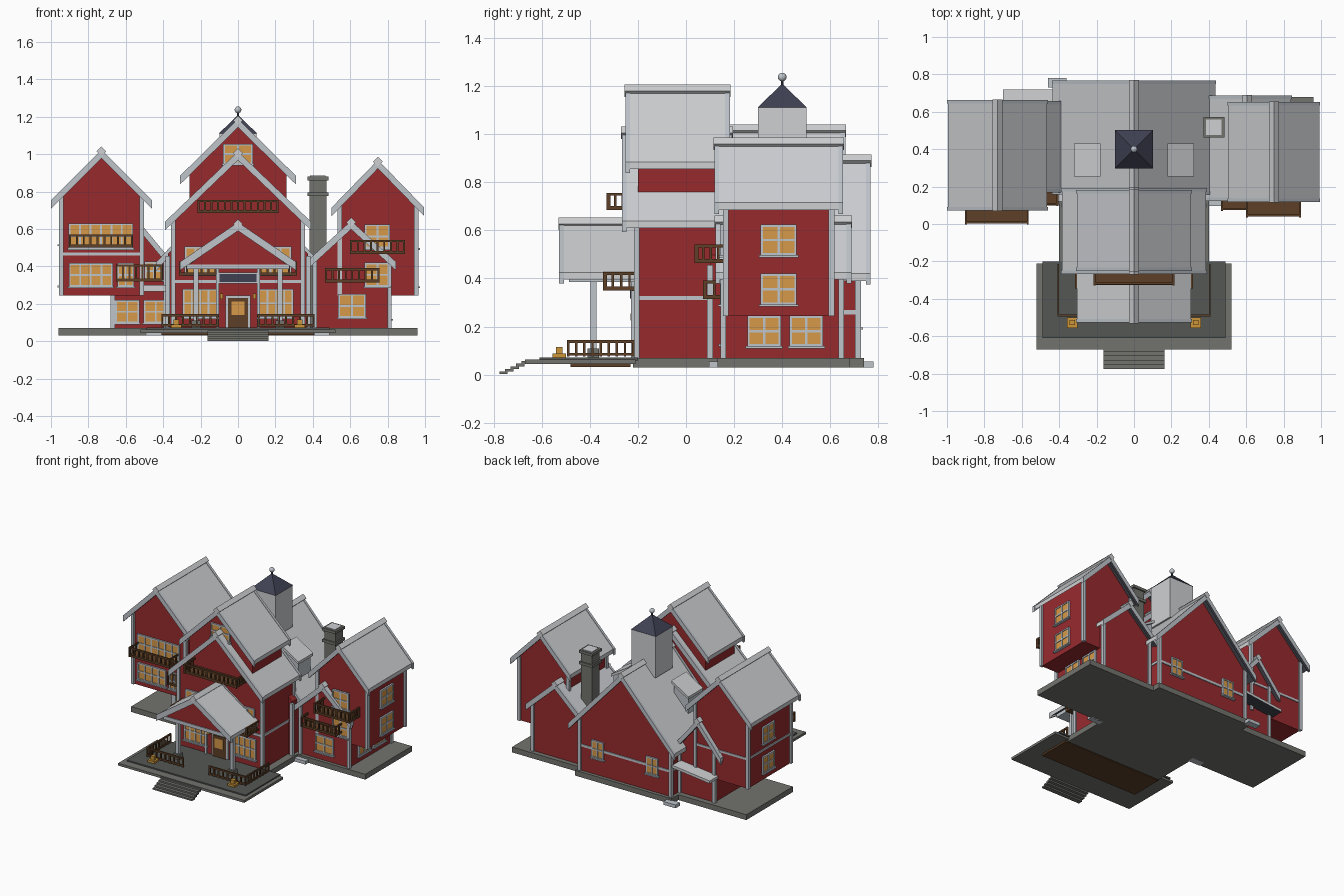
import bpy, bmesh, math
from mathutils import Matrix, Vector

if "Cube" in bpy.data.objects:
    bpy.data.objects.remove(bpy.data.objects["Cube"], do_unlink=True)


def material(name, r, g, b):
    m = bpy.data.materials.new(name)
    m.use_nodes = True
    m.diffuse_color = (r, g, b, 1)
    m.node_tree.nodes["Principled BSDF"].inputs["Base Color"].default_value = (r, g, b, 1)
    return m


RED = material("red_wall", .31, .023, .027)
ROOF = material("light_roof", .62, .63, .65)
TRIM = material("pale_trim", .52, .56, .6)
EAVE = material("dark_eave", .06, .065, .08)
STONE = material("grey_stone", .17, .17, .155)
DECK = material("dark_deck", .09, .095, .09)
WOOD = material("brown_wood", .11, .05, .02)
GLASS = material("amber_glass", .68, .32, .065)
SLATE = material("blue_slate", .05, .052, .085)
GOLD = material("gold", .6, .3, .04)


def finish(name, bm, mats):
    mesh = bpy.data.meshes.new(name)
    bmesh.ops.recalc_face_normals(bm, faces=bm.faces)
    bm.to_mesh(mesh)
    bm.free()
    for m in mats:
        mesh.materials.append(m)
    ob = bpy.data.objects.new(name, mesh)
    bpy.context.scene.collection.objects.link(ob)
    return ob


def add_box(bm, x0, x1, y0, y1, z0, z1, index=0, turn=Matrix()):
    size = Matrix.Diagonal((x1 - x0, y1 - y0, z1 - z0, 1))
    place = Matrix.Translation(((x0 + x1) / 2, (y0 + y1) / 2, (z0 + z1) / 2))
    made = bmesh.ops.create_cube(bm, size=1, matrix=turn @ place @ size)
    for f in {f for v in made["verts"] for f in v.link_faces}:
        f.material_index = index


def box(name, x0, x1, y0, y1, z0, z1, mat):
    bm = bmesh.new()
    add_box(bm, x0, x1, y0, y1, z0, z1)
    return finish(name, bm, [mat])


def prism(name, profile, y0, y1, mat, under=None):
    """Extrude an (x, z) profile along y; faces looking down may take another colour."""
    bm = bmesh.new()
    face = bm.faces.new([bm.verts.new((x, y0, z)) for x, z in profile])
    ext = bmesh.ops.extrude_face_region(bm, geom=[face])
    for v in ext["geom"]:
        if isinstance(v, bmesh.types.BMVert):
            v.co.y = y1
    bmesh.ops.recalc_face_normals(bm, faces=bm.faces)
    bm.normal_update()
    for f in bm.faces:
        f.material_index = int(under is not None and f.normal.z < -.1)
    return finish(name, bm, [mat, under or mat])


def chevron(cx, half, eave, ridge, depth):
    top = [(cx - half, eave), (cx, ridge), (cx + half, eave)]
    return top + [(x, z - depth) for x, z in reversed(top)]


def gable_roof(name, cx, half, y0, y1, eave, ridge):
    prism(name + "_roof", chevron(cx, half, eave, ridge, .03), y0, y1, ROOF, EAVE)
    # barge boards at both gable ends, then the ridge cap
    for end, y in (("front", y0), ("back", y1 - .015)):
        prism(f"{name}_{end}_barge", chevron(cx, half + .004, eave, ridge + .004, .046),
              y - .002, y + .017, TRIM, EAVE)
    r = .026
    diamond = [(cx - r, ridge - .005), (cx, ridge + r - .005), (cx + r, ridge - .005), (cx, ridge - r - .005)]
    prism(name + "_ridge_cap", diamond, y0 - .006, y1 + .006, ROOF)


def house(name, cx, x0, x1, y0, y1, base, roof_half, ry0, ry1, eave, ridge, trim=True):
    slope = (ridge - eave) / roof_half
    z = lambda x: ridge - .02 - slope * abs(x - cx)
    prism(name + "_walls", [(x0, base), (x0, z(x0)), (cx, z(cx)), (x1, z(x1)), (x1, base)], y0, y1, RED)
    gable_roof(name, cx, roof_half, ry0, ry1, eave, ridge)
    if trim:
        bm = bmesh.new()
        for x in (x0, x1):
            for y in (y0, y1):
                add_box(bm, x - .012, x + .012, y - .012, y + .012, base, z(x) - .01)
        finish(name + "_corner_boards", bm, [TRIM])


TURN = {"front": 0, "right": math.pi / 2, "back": math.pi, "left": -math.pi / 2}


def window(name, face, x, y, z0, z1, width, cols=2, rows=2):
    """Amber panes with pale bars and a sill, on a wall at (x, y)."""
    turn = Matrix.Translation((x, y, 0)) @ Matrix.Rotation(TURN[face], 4, "Z")
    w, b = width / 2, .005
    bm = bmesh.new()
    add_box(bm, -w, w, -.007, .003, z0, z1, 0, turn)
    for i in range(cols + 1):
        u = -w + width * i / cols
        add_box(bm, u - b, u + b, -.012, .003, z0, z1, 1, turn)
    for i in range(rows + 1):
        v = z0 + (z1 - z0) * i / rows
        add_box(bm, -w - b, w + b, -.012, .003, v - b, v + b, 1, turn)
    add_box(bm, -w - .012, w + .012, -.02, .003, z0 - .012, z0 - .003, 1, turn)
    finish(name, bm, [GLASS, TRIM])


def railing(bm, x0, x1, y0, y1, z0, z1):
    """Rails and posts along one straight run."""
    t = .005
    for z in (z0 + .01, z1):
        add_box(bm, x0 - t, x1 + t, y0 - t, y1 + t, z - .006, z + .006)
    n = max(1, round((x1 - x0 + y1 - y0) / .035))
    for i in range(n + 1):
        x, y = x0 + (x1 - x0) * i / n, y0 + (y1 - y0) * i / n
        add_box(bm, x - t, x + t, y - t, y + t, z0, z1)


def balcony(name, x0, x1, y0, y1, z0, z1):
    bm = bmesh.new()
    add_box(bm, x0, x1, y0, y1, z0, z0 + .015)
    railing(bm, x0, x1, y0 + .006, y0 + .006, z0, z1)
    for x in (x0, x1):
        railing(bm, x, x, y0, y1, z0, z1)
    finish(name, bm, [WOOD])


# Foundations
box("hall_foundation", -.4, .4, -.22, .74, .03, .07, STONE)
box("left_foundation", .38, .96, .13, .68, .03, .07, STONE)
box("right_foundation", -.96, -.38, .11, .66, .03, .07, STONE)

# Main masses
house("hall", 0, -.375, .375, .1, .715, .07, .435, .16, .765, .42, .895)
house("front_block", 0, -.345, .345, -.205, .16, .07, .385, -.265, .19, .64, 1.01)
house("tower", 0, -.26, .26, -.2, .14, .6, .305, -.25, .18, .885, 1.185, trim=False)
house("right_wing", -.73, -.945, -.515, .115, .62, .245, .265, .075, .66, .755, 1.02)
house("left_wing", .748, .545, .952, .165, .605, .245, .243, .12, .65, .715, .965)
house("left_link", .605, .41, .81, .155, .645, .07, .235, .125, .685, .425, .64)
house("right_link", -.55, -.67, -.385, .2, .62, .07, .19, .17, .655, .43, .66)

# Horizontal bands
box("front_band", -.35, .35, -.213, .15, .31, .328, TRIM)
box("hall_band", -.381, .381, .18, .721, .25, .268, TRIM)
box("right_wing_band", -.951, -.51, .109, .626, .458, .474, TRIM)

# Cupola
box("cupola_base", -.1, .1, .3, .5, .8, 1.11, ROOF)
for name, sides, r0, r1, z0, z1 in (("cupola_roof", 4, .145, .008, 1.11, 1.205),
                                    ("cupola_spire", 8, .006, .006, 1.2, 1.235)):
    bm = bmesh.new()
    bmesh.ops.create_cone(bm, cap_ends=True, segments=sides, radius1=r0, radius2=r1, depth=z1 - z0,
                          matrix=Matrix.Translation((0, .4, (z0 + z1) / 2)) @ Matrix.Rotation(math.pi / 4, 4, "Z"))
    finish(name, bm, [SLATE])
bm = bmesh.new()
bmesh.ops.create_uvsphere(bm, u_segments=16, v_segments=10, radius=.018, matrix=Matrix.Translation((0, .4, 1.237)))
for f in bm.faces:
    f.smooth = True
finish("cupola_ball", bm, [TRIM])

# Roof dormers on the hall
for s, side in ((1, "left"), (-1, "right")):
    prism(side + "_dormer", [(s * .19, .55), (s * .19, .755), (s * .31, .68), (s * .31, .55)], .27, .415, TRIM)
    prism(side + "_dormer_roof", [(s * .18, .755), (s * .18, .775), (s * .32, .69), (s * .32, .67)],
          .255, .43, ROOF, EAVE)

# Chimney
box("chimney", .382, .473, .472, .563, .07, .87, STONE)
for z in (.775, .86):
    box("chimney_collar", .372, .483, .462, .573, z, z + .02, STONE)
box("chimney_top", .386, .469, .476, .559, .878, .886, ROOF)

# Porch deck and steps
box("deck_edge", -.52, .52, -.67, -.21, .045, .063, STONE)
box("deck_floor", -.49, .49, -.61, -.2, .06, .072, DECK)
box("deck_underside", -.41, .41, -.48, -.23, .032, .046, WOOD)
for i in range(5):
    y = -.775 + i * .023
    box("front_step", -.163, .163, y, y + .034, .002 + i * .011, .013 + i * .011, STONE)
for x, y in ((-.41, .755), (-.44, .13), (.44, .12)):
    box("door_step", x - .05, x + .05, y - .025, y + .025, .03, .055, TRIM)

# Porch roof, gable and posts
gable_roof("porch", 0, .305, -.525, -.2, .425, .632)
prism("porch_gable", [(-.26, .41), (0, .6), (.26, .41)], -.48, -.2, RED)
box("porch_beam", -.275, .275, -.486, -.2, .385, .411, TRIM)
for x in (-.225, -.11, .11, .225):
    outer = abs(x) > .2
    y = -.385 if outer else -.22
    w = .013 if outer else .008
    box("porch_post", x - w, x + w, y - w, y + w, .07, .39, TRIM)
    if outer:
        box("post_base", x - .024, x + .024, y - .024, y + .024, .07, .11, STONE)

# Deck railings, lanterns and wall lamps, mirrored
for s, side in ((1, "left"), (-1, "right")):
    bm = bmesh.new()
    a, b = sorted((s * .11, s * .405))
    railing(bm, a, b, -.49, -.49, .075, .138)
    railing(bm, s * .405, s * .405, -.49, -.22, .075, .138)
    finish(side + "_deck_railing", bm, [WOOD])
    x = s * .33
    box(side + "_lantern_base", x - .028, x + .028, -.555, -.499, .07, .088, GOLD)
    box(side + "_lantern_top", x - .014, x + .014, -.541, -.513, .088, .115, GOLD)
    x = s * .088
    box(side + "_wall_lamp", x - .009, x + .009, -.23, -.2, .225, .255, GOLD)
    # front windows and small balconies
    window(side + "_porch_window", "front", s * .202, -.205, .13, .275, .18, 4, 2)
    window(side + "_upper_window", "front", s * .2, -.205, .36, .5, .16, 3, 2)
    a, b = sorted((s * .12, s * .31))
    balcony(side + "_upper_balcony", a, b, -.34, -.2, .35, .42)
    window(side + "_back_window", "back", s * .225, .715, .2, .32, .09, 2, 2)

# Door and sign plate
box("door_frame", -.068, .068, -.216, -.2, .07, .243, TRIM)
box("door", -.054, .054, -.221, -.2, .07, .23, WOOD)
box("door_glass", -.035, .035, -.225, -.2, .14, .212, GLASS)
box("sign_frame", -.11, .11, -.226, -.2, .308, .368, TRIM)
box("sign_plate", -.1, .1, -.232, -.2, .316, .36, SLATE)
window("tower_window", "front", 0, -.2, .95, 1.05, .15, 2, 2)
balcony("tower_balcony", -.212, .212, -.325, -.2, .685, .75)

# Right wing openings
window("right_wing_top_window", "front", -.733, .115, .5, .625, .335, 6, 2)
window("right_wing_wide_window", "front", -.787, .115, .295, .412, .225, 4, 2)
window("right_wing_narrow_window", "front", -.6, .115, .295, .412, .08, 2, 2)
balcony("right_wing_balcony", -.898, -.568, .002, .12, .5, .565)
balcony("right_link_balcony", -.648, -.41, .1, .2, .32, .405)
window("right_link_window", "front", -.45, .2, .33, .42, .09)
for x in (-.592, -.44):
    window("right_ground_window", "front", x, .2, .1, .215, .12)
for z in (.3, .52):
    window("right_wing_side_window", "left", -.945, .385, z, z + .115, .13)
box("front_canopy", -.51, -.385, .12, .2, .265, .3, ROOF)
prism("back_canopy", [(-.7, .255), (-.7, .275), (-.39, .31), (-.39, .29)], .6, .72, ROOF, EAVE)

# Left wing openings
for z in (.295, .5):
    window("left_wing_front_window", "front", .745, .153, z, z + .12, .125)
    window("left_wing_side_window", "right", .952, .385, z, z + .12, .14)
window("left_ground_window", "front", .61, .155, .13, .248, .14)
for y in (.325, .5):
    window("left_side_ground_window", "right", .81, y, .122, .24, .13)
balcony("left_wing_balcony", .605, .888, .04, .165, .465, .535)
balcony("left_link_balcony", .47, .752, .075, .16, .315, .385)
